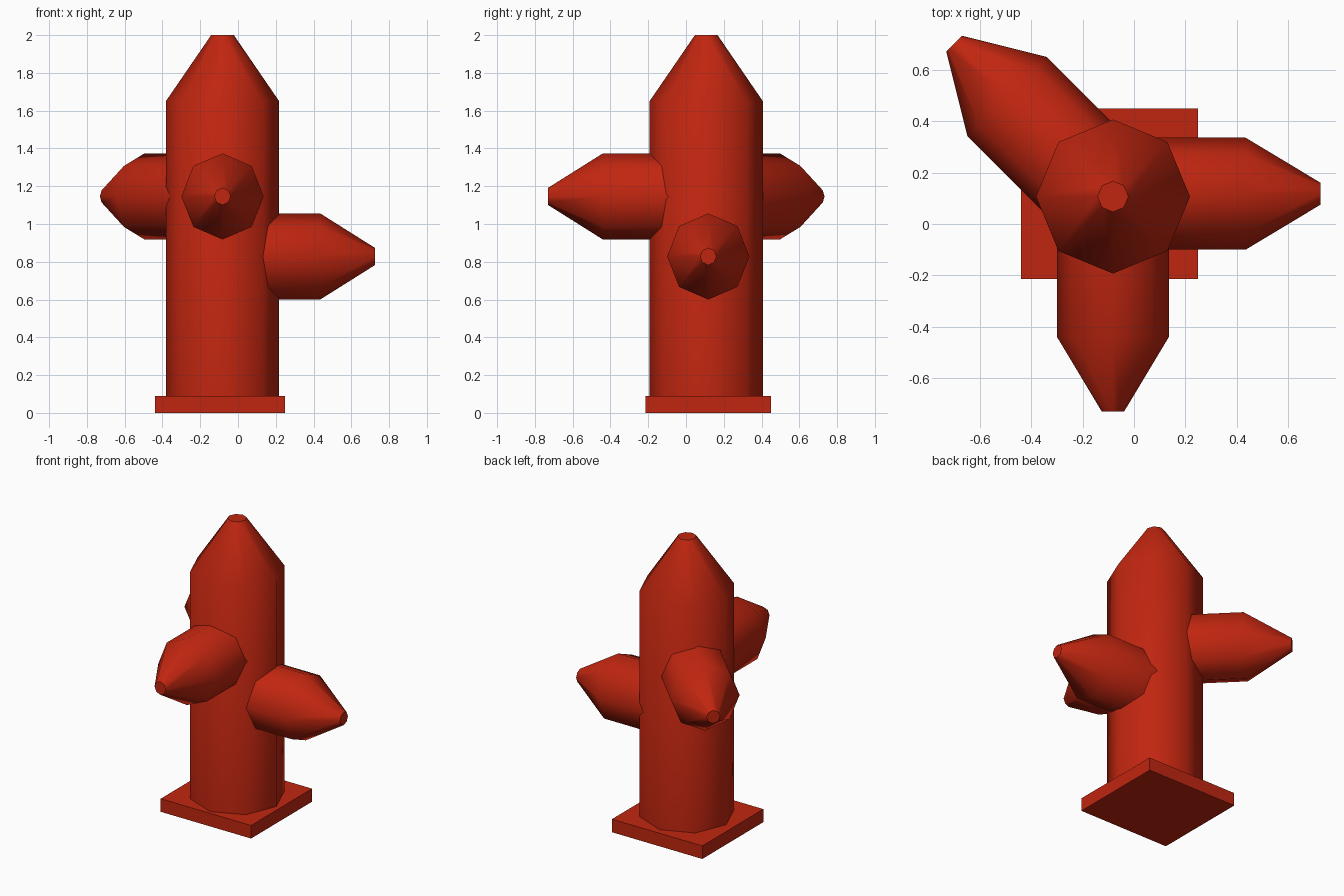
import bpy, bmesh, math
from mathutils import Vector

if "Cube" in bpy.data.objects:
    bpy.data.objects.remove(bpy.data.objects["Cube"])

red = bpy.data.materials.new("hydrant red")
red.diffuse_color = (0.53, 0.019, 0.005, 1)
red.use_nodes = True
red.node_tree.nodes["Principled BSDF"].inputs["Base Color"].default_value = red.diffuse_color


def finish(name, bm, smooth):
    bmesh.ops.recalc_face_normals(bm, faces=bm.faces)
    mesh = bpy.data.meshes.new(name)
    bm.to_mesh(mesh)
    bm.free()
    mesh.materials.append(red)
    ob = bpy.data.objects.new(name, mesh)
    bpy.context.collection.objects.link(ob)
    if smooth:
        bpy.ops.object.select_all(action='DESELECT')
        ob.select_set(True)
        bpy.context.view_layer.objects.active = ob
        bpy.ops.object.shade_smooth_by_angle(angle=math.radians(50))
    return ob


def spun(name, origin, axis, up, profile):
    """Eight-sided tube; profile rows are (distance, side radius, up radius)."""
    origin, d, v = Vector(origin), Vector(axis).normalized(), Vector(up)
    u = d.cross(v)
    bm = bmesh.new()
    rings = []
    for dist, ru, rv in profile:
        rings.append([bm.verts.new(origin + d * dist
                                   + u * ru * math.cos(i * math.pi / 4)
                                   + v * rv * math.sin(i * math.pi / 4))
                      for i in range(8)])
    for a, b in zip(rings, rings[1:]):
        for i in range(8):
            j = (i + 1) % 8
            bm.faces.new((a[i], a[j], b[j], b[i]))
    bm.faces.new(rings[0])
    bm.faces.new(rings[-1])
    return finish(name, bm, True)


# Square foot plate
bm = bmesh.new()
bmesh.ops.create_cube(bm, size=1)
bmesh.ops.scale(bm, vec=(0.69, 0.665, 0.09), verts=bm.verts)
bmesh.ops.translate(bm, vec=(-0.095, 0.118, 0.045), verts=bm.verts)
finish("base_plate", bm, False)

# Barrel with tapered cap
spun("barrel", (-0.082, 0.107, 0), (0, 0, 1), (0, 1, 0),
     [(0.05, 0.3, 0.3), (1.65, 0.3, 0.3), (2.0, 0.06, 0.06)])

# Tapered outlets: name, shoulder point, direction, straight length
outlets = [
    ("front_outlet", (-0.082, -0.44, 1.146), (0, -1, 0), 0.45),
    ("right_outlet", (0.435, 0.118, 0.828), (1, 0, 0), 0.42),
    ("back_left_outlet", (-0.495, 0.497, 1.146), (-1, 1, 0), 0.46),
]
for name, shoulder, axis, length in outlets:
    spun(name, shoulder, axis, (0, 0, 1),
         [(-length, 0.218, 0.228), (0, 0.218, 0.228), (0.291, 0.043, 0.045)])
